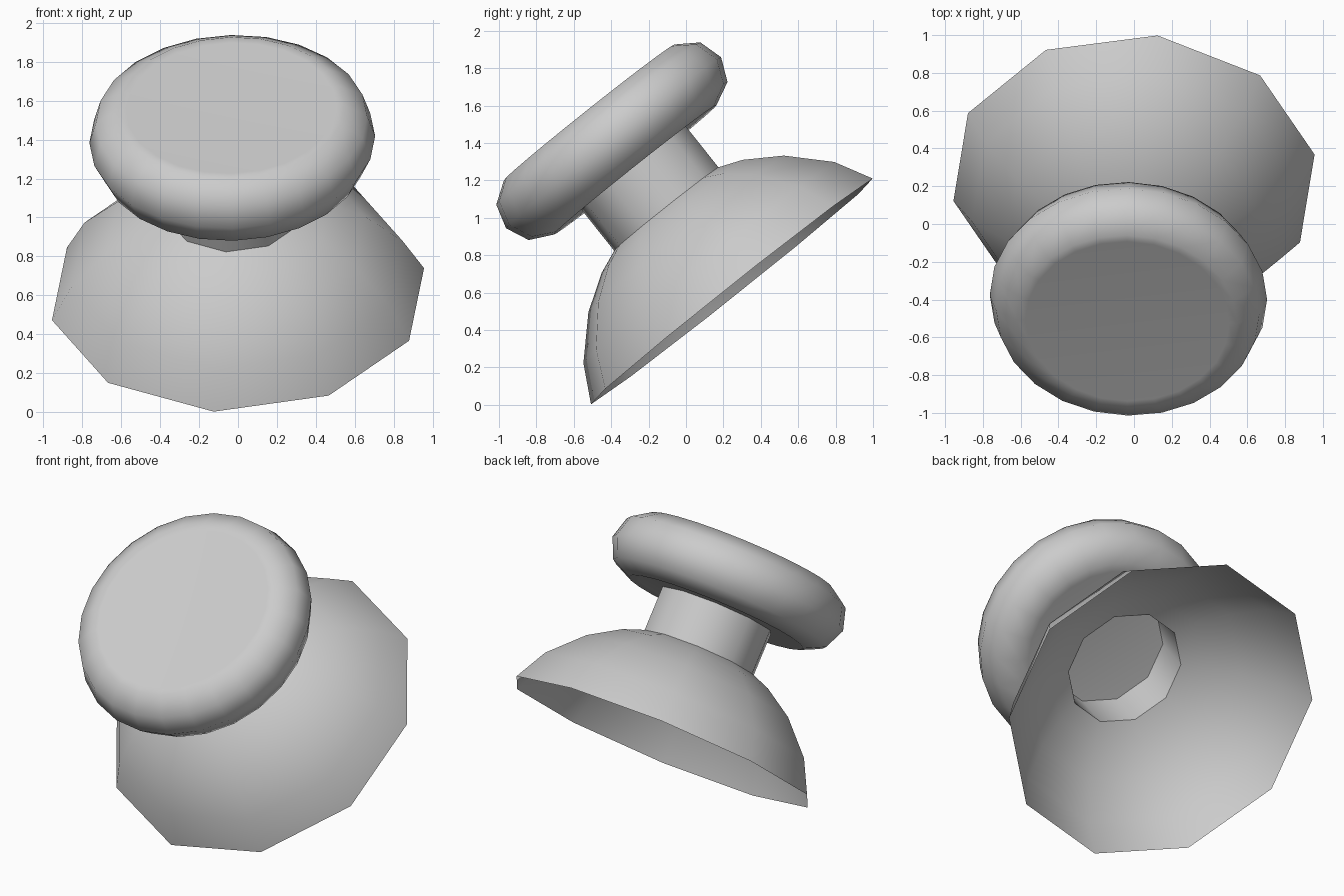
import bpy, bmesh, math
from mathutils import Matrix, Vector

if "Cube" in bpy.data.objects:
    bpy.data.objects.remove(bpy.data.objects["Cube"])

# Tilted frame shared by all parts: origin at the rim centre, local z along the axis
origin = Vector((0.0, 0.245, 0.606))
axis = Vector((-0.029, -0.622, 0.782)).normalized()
u = Vector((0.125, 0.755, 0.605))
u = (u - axis * u.dot(axis)).normalized()
v = axis.cross(u)
frame = Matrix.Translation(origin) @ Matrix((u, v, axis)).transposed().to_4x4()


def revolve(name, profile, sides, phase=0.0):
    """Spin (radius, height) points about the tilted axis; radius 0 makes a pole."""
    bm = bmesh.new()
    rings = []
    for r, h in profile:
        if r == 0:
            rings.append([bm.verts.new((0, 0, h))])
            continue
        angles = [phase + 2 * math.pi * i / sides for i in range(sides)]
        rings.append([bm.verts.new((r * math.cos(a), r * math.sin(a), h)) for a in angles])
    for lo, hi in zip(rings, rings[1:]):
        for i in range(sides):
            j = (i + 1) % sides
            if len(lo) == 1:
                bm.faces.new((lo[0], hi[j], hi[i]))
            elif len(hi) == 1:
                bm.faces.new((lo[i], lo[j], hi[0]))
            else:
                bm.faces.new((lo[i], lo[j], hi[j], hi[i]))
    bm.transform(frame)
    mesh = bpy.data.meshes.new(name)
    bm.to_mesh(mesh)
    bm.free()
    obj = bpy.data.objects.new(name, mesh)
    bpy.context.collection.objects.link(obj)
    bpy.ops.object.select_all(action='DESELECT')
    obj.select_set(True)
    bpy.context.view_layer.objects.active = obj
    bpy.ops.object.shade_smooth_by_angle(angle=math.radians(50))
    return obj


# Open ten-sided dome with a hole for the neck
revolve("dome_base", [(0.973, 0), (0.867, 0.197), (0.675, 0.393),
                      (0.487, 0.513), (0.36, 0.563)], 10)

# Hollow neck
revolve("neck", [(0.36, 0.56), (0.36, 0.85)], 10)

# Round-edged disc: a nine-step bulge closed by flat caps
bulge = [(0.535 + 0.2 * math.cos(math.radians(a)), 1.03 + 0.2 * math.sin(math.radians(a)))
         for a in (-84, -44, -4, 36, 76)]
revolve("top_disc", [(0, 0.842), (0.50, 0.842)] + bulge + [(0.54, 1.222), (0, 1.222)],
        24, math.radians(7.5))
